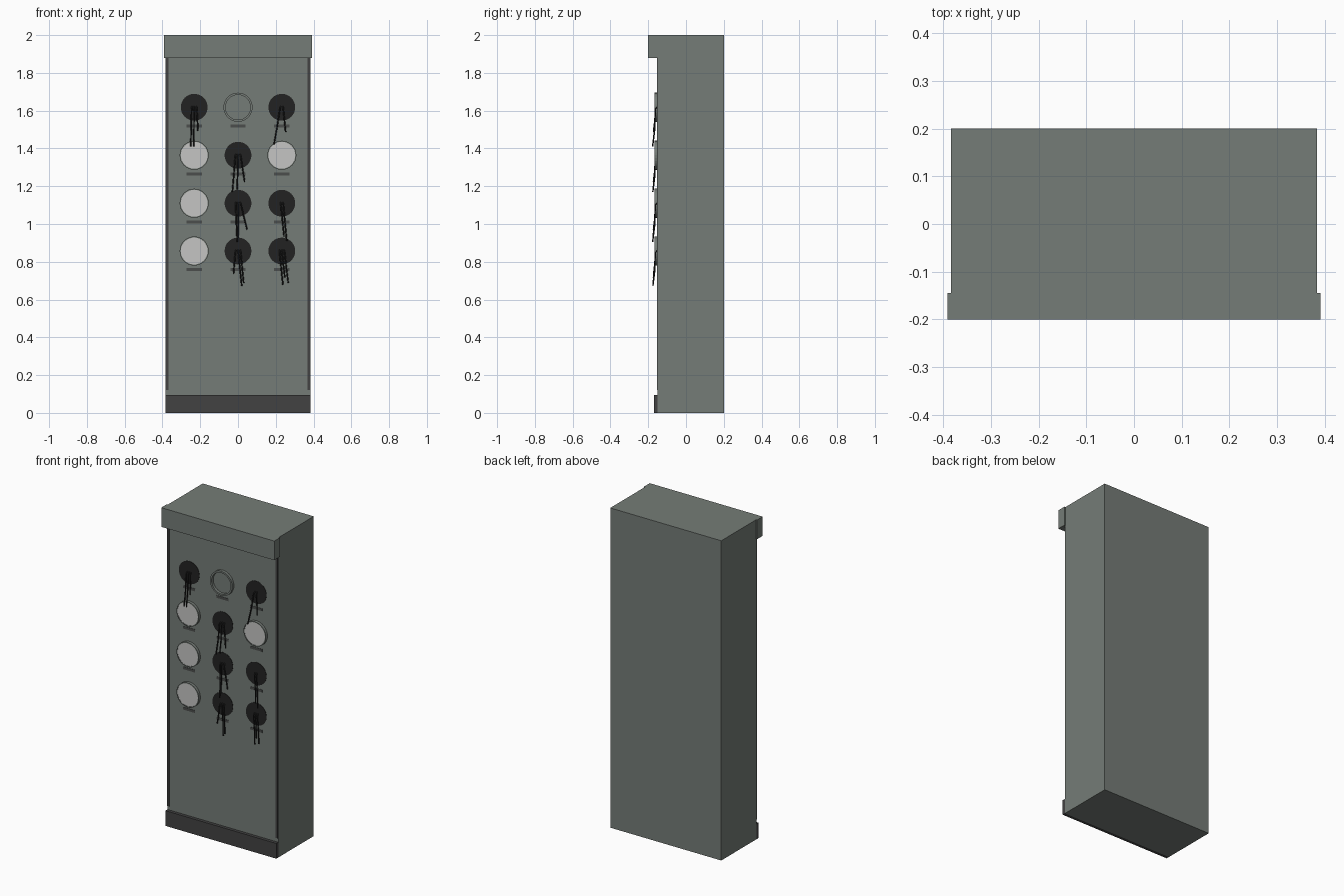
import bpy, bmesh, math
from mathutils import Vector

if "Cube" in bpy.data.objects:
    bpy.data.objects.remove(bpy.data.objects["Cube"])


def material(name, rgb):
    m = bpy.data.materials.new(name)
    m.diffuse_color = (*rgb, 1)
    m.use_nodes = True
    m.node_tree.nodes["Principled BSDF"].inputs["Base Color"].default_value = m.diffuse_color
    return m


BODY = material("grey_green_paint", (0.178, 0.202, 0.184))
DARK = material("dark_grey", (0.055, 0.054, 0.055))
BLACK = material("black", (0.016, 0.016, 0.016))
DIAL = material("dial_white", (0.56, 0.56, 0.55))
LABEL = material("label_grey", (0.07, 0.075, 0.072))
FRONT = -0.15


def from_bmesh(name, bm, mat):
    bmesh.ops.recalc_face_normals(bm, faces=bm.faces)
    me = bpy.data.meshes.new(name)
    bm.to_mesh(me)
    bm.free()
    me.materials.append(mat)
    ob = bpy.data.objects.new(name, me)
    bpy.context.collection.objects.link(ob)
    return ob


def box(name, x, y, z, mat):
    bm = bmesh.new()
    bmesh.ops.create_cube(bm, size=1)
    for v in bm.verts:
        v.co = Vector([(a + b) / 2 + c * (b - a) for c, (a, b) in zip(v.co, (x, y, z))])
    return from_bmesh(name, bm, mat)


def lathe(name, profile, cx, cz, mat, closed, n=32):
    """Spin (radius, y) profile around a y axis through (cx, cz)."""
    bm = bmesh.new()
    rings = [[bm.verts.new((cx + r * math.cos(2 * math.pi * i / n), y,
                            cz + r * math.sin(2 * math.pi * i / n))) for i in range(n)]
             for r, y in profile]
    pairs = list(zip(rings, rings[1:]))
    if closed:
        pairs.append((rings[-1], rings[0]))
    else:
        bm.faces.new(rings[0])
        bm.faces.new(rings[-1])
    for a, b in pairs:
        for i in range(n):
            j = (i + 1) % n
            bm.faces.new((a[i], a[j], b[j], b[i]))
    return from_bmesh(name, bm, mat)


def wires(name, cx, cz, ends):
    """Loose strands hanging out of an empty gauge hole."""
    cu = bpy.data.curves.new(name, 'CURVE')
    cu.dimensions = '3D'
    cu.bevel_depth = 0.0038
    cu.bevel_resolution = 1
    cu.use_fill_caps = True
    for k, (dx, dz) in enumerate(ends):
        sx = 0.012 * (k - (len(ends) - 1) / 2)
        pts = [(cx + sx, FRONT, cz + 0.005),
               (cx + sx + dx * 0.1, -0.163, cz - 0.01),
               (cx + sx * 0.5 + dx * 0.55, -0.165, cz + dz * 0.55),
               (cx + dx, -0.165 - 0.055 * abs(dz), cz + dz)]
        sp = cu.splines.new('POLY')
        sp.points.add(len(pts) - 1)
        for p, co in zip(sp.points, pts):
            p.co = (*co, 1)
    cu.materials.append(BLACK)
    ob = bpy.data.objects.new(name, cu)
    bpy.context.collection.objects.link(ob)


# Cabinet, overhanging header and kick plate
box("cabinet_body", (-0.384, 0.384), (FRONT, 0.2), (0, 2), BODY)
box("header", (-0.391, 0.391), (-0.2, -0.145), (1.88, 2), BODY)
box("kick_plate", (-0.384, 0.384), (-0.17, FRONT), (0, 0.095), DARK)

# Door edge strips
for s, side in ((-1, "left"), (1, "right")):
    xs = sorted((s * 0.368, s * 0.382))
    box(f"edge_strip_{side}", xs, (-0.154, FRONT), (0.12, 1.88), DARK)

# Gauge grid: D = dial, R = empty ring, H = hole with loose wires
COLS = (-0.232, 0, 0.232)
ROWS = (1.618, 1.364, 1.11, 0.857)
LAYOUT = ("HRH", "DHD", "DHH", "DHH")
STRANDS = {
    (0, 0): ((-0.018, -0.207), (-0.002, -0.207), (0.02, -0.125)),
    (0, 2): ((-0.042, -0.2), (0.02, -0.13)),
    (1, 1): ((-0.03, -0.195), (-0.004, -0.18), (0.035, -0.14)),
    (2, 1): ((-0.004, -0.205), (0.002, -0.18), (0.048, -0.14)),
    (2, 2): ((0.012, -0.175), (0.026, -0.2)),
    (3, 1): ((-0.024, -0.12), (0.02, -0.185), (0.03, -0.17)),
    (3, 2): ((0.006, -0.18), (0.016, -0.14), (0.034, -0.17)),
}
for r, z in enumerate(ROWS):
    for c, x in enumerate(COLS):
        tag, kind = f"{r + 1}_{c + 1}", LAYOUT[r][c]
        box("label_" + tag, (x - 0.041, x + 0.041), (-0.152, FRONT),
            (z - 0.107, z - 0.091), LABEL)
        if kind == "H":
            lathe("hole_" + tag, ((0.071, FRONT), (0.071, -0.152)), x, z, BLACK, False)
            wires("wires_" + tag, x, z, STRANDS[r, c])
        else:
            inner = 0.066 if kind == "R" else 0.071
            lathe("gauge_rim_" + tag, ((0.077, FRONT), (0.077, -0.167),
                  (inner, -0.167), (inner, FRONT)), x, z, BODY, True)
            if kind == "D":
                lathe("dial_" + tag, ((inner, FRONT), (inner, -0.165)), x, z, DIAL, False)
